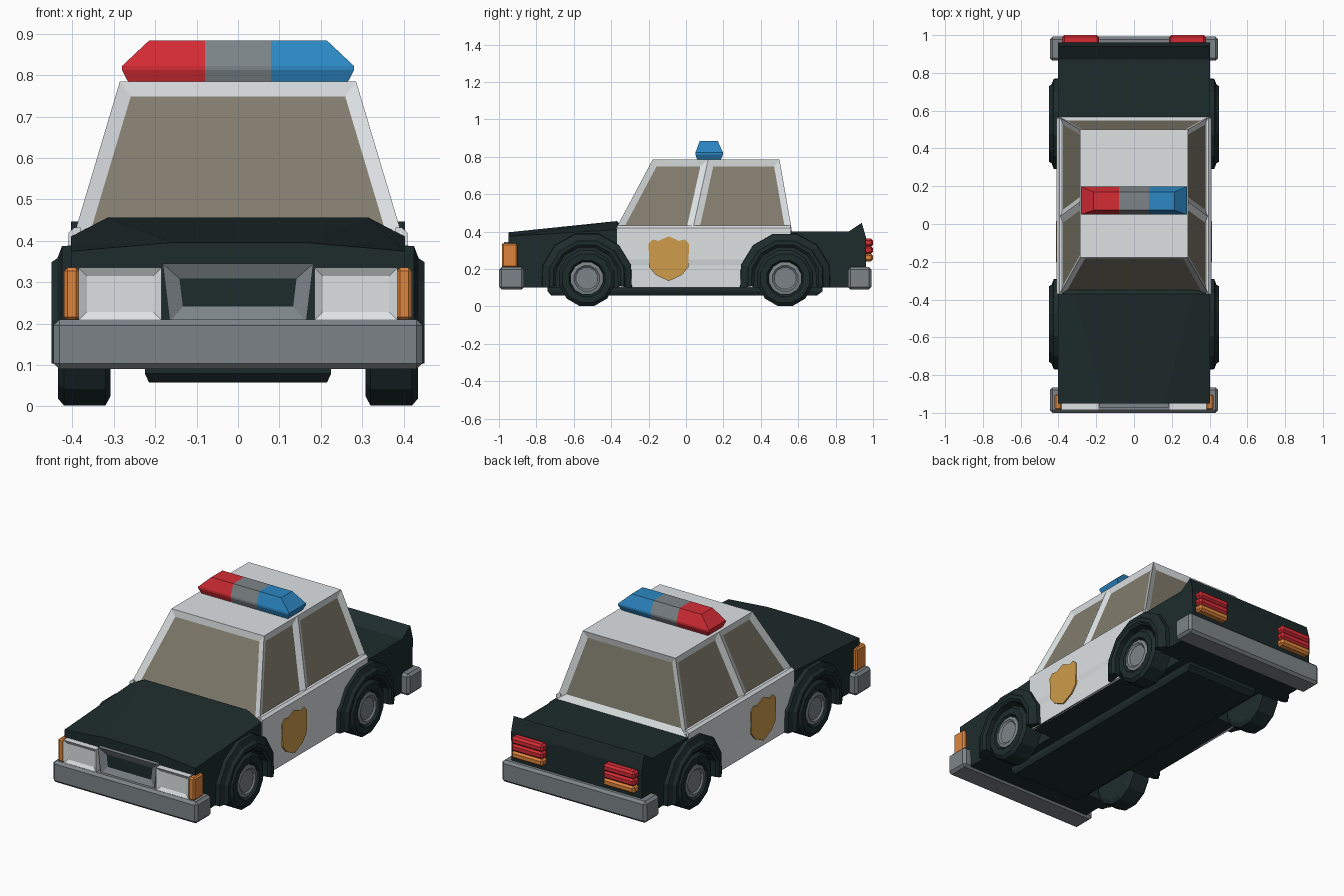
import bpy, bmesh
from math import sin, cos, radians, pi

if "Cube" in bpy.data.objects:
    bpy.data.objects.remove(bpy.data.objects["Cube"])


def material(name, r, g, b):
    m = bpy.data.materials.new(name)
    m.diffuse_color = (*[(c / 255) ** 2.2 for c in (r, g, b)], 1)
    m.use_nodes = True
    m.node_tree.nodes["Principled BSDF"].inputs["Base Color"].default_value = m.diffuse_color
    return m


BLACK = material("dark paint", 35, 47, 48)
WHITE = material("white paint", 220, 225, 227)
GLASS = material("window glass", 128, 123, 108)
GREY = material("grey trim", 124, 131, 135)
RED = material("red lens", 212, 48, 56)
BLUE = material("blue lens", 48, 134, 195)
ORANGE = material("orange lens", 222, 132, 62)
GOLD = material("gold badge", 205, 155, 76)


def finish(name, bm, mats, mirror=False):
    bmesh.ops.recalc_face_normals(bm, faces=bm.faces)
    me = bpy.data.meshes.new(name)
    bm.to_mesh(me)
    bm.free()
    ob = bpy.data.objects.new(name, me)
    bpy.context.collection.objects.link(ob)
    for m in mats:
        me.materials.append(m)
    if mirror:
        ob.modifiers.new("mirror", 'MIRROR').use_mirror_merge = False
    return ob


def loft(rings, bm=None, bevel=0):
    """Skin a list of equal-length rings of points and cap both ends."""
    bm = bm or bmesh.new()
    vs = [[bm.verts.new(p) for p in ring] for ring in rings]
    n = len(rings[0])
    for a, b in zip(vs, vs[1:]):
        for i in range(n):
            bm.faces.new((a[i], a[(i + 1) % n], b[(i + 1) % n], b[i]))
    bm.faces.new(vs[0][::-1])
    bm.faces.new(vs[-1])
    bmesh.ops.recalc_face_normals(bm, faces=bm.faces)
    if bevel:
        bmesh.ops.bevel(bm, geom=bm.edges[:], offset=bevel, segments=1,
                        affect='EDGES', profile=0.5)
    return bm


def rect(x0, x1, y0, y1, z):
    return [(x0, y0, z), (x1, y0, z), (x1, y1, z), (x0, y1, z)]


def box(x, y, z, bevel=0, bm=None):
    return loft([rect(*x, *y, z[0]), rect(*x, *y, z[1])], bm, bevel)


def lathe(profile, cy, n=12, bm=None):
    """Rings of (radius, x) round a wheel axle."""
    return loft([[(x, cy + r * cos(2 * pi * (i + .5) / n), .15 + r * sin(2 * pi * (i + .5) / n))
                  for i in range(n)] for r, x in profile], bm)


def cut(ob):
    m = ob.modifiers.new("wheel wells", 'BOOLEAN')
    m.operation = 'DIFFERENCE'
    m.solver = 'EXACT'
    m.object = cutter


AXLES = (-.53, .53)

# hidden cutter for the wheel wells
bm = bmesh.new()
for cy in AXLES:
    lathe([(.18, .27), (.18, .6)], cy, 14, bm)
cutter = finish("wheel_well_cutter", bm, [BLACK], True)
cutter.hide_render = True
cutter.hide_viewport = True
cutter.display_type = 'WIRE'

# main body: y, edge height, half width of raised centre, centre height
stations = [(-.95, .375, .16, .396), (-.37, .41, .315, .456), (-.31, .40, .3, .40),
            (.87, .40, .3, .40), (.94, .447, .3, .447), (.962, .37, .3, .37)]
body = finish("body", loft([[(-.4, y, .1), (.4, y, .1), (.403, y, ze), (xc, y, zc),
                             (-xc, y, zc), (-.403, y, ze)]
                            for y, ze, xc, zc in stations]), [BLACK])
cut(body)

# white door skins
door = [(.39, .1), (.402, .1), (.404, .22), (.409, .25), (.409, .42), (.395, .432), (.38, .432)]
cut(finish("door_panel", loft([[(x, y, z) for x, z in door] for y in (-.37, .56)]),
           [WHITE], True))

# cabin: tapered block, side split at the middle pillar, windows inset
bm = loft([rect(-.4, .4, -.383, .567, .40), rect(-.285, .285, -.178, .5, .785)])
bmesh.ops.bisect_plane(bm, geom=bm.verts[:] + bm.edges[:] + bm.faces[:],
                       plane_co=(0, .04, .43), plane_no=(0, .34, -.075))
bm.normal_update()
panes = [f for f in bm.faces if abs(f.normal.z) < .9]
bmesh.ops.inset_individual(bm, faces=panes, thickness=.034, depth=-.014, use_even_offset=True)
for f in panes:
    f.material_index = 1
finish("cabin", bm, [WHITE, GLASS])

# underbody plate
finish("underbody", loft([rect(-.215, .215, -.72, .70, .058), rect(-.225, .225, -.74, .73, .08),
                          rect(-.225, .225, -.74, .73, .105)]), [BLACK])

# wheel arches
bm = bmesh.new()
arch = [(.17, .36), (.17, .438), (.185, .45), (.205, .45), (.215, .436), (.245, .425), (.25, .36)]
for cy in AXLES:
    loft([[(x, cy + r * cos(t), max(.1, .15 + r * sin(t))) for r, x in arch]
          for t in [radians(-13 + 206 * i / 7) for i in range(8)]], bm)
finish("wheel_arch", bm, [BLACK], True)

# tyres and hubs
tyres, hubs = bmesh.new(), bmesh.new()
for cy in AXLES:
    lathe([(.13, .308), (.153, .32), (.153, .42), (.135, .435), (.1, .435), (.09, .42)],
          cy, 12, tyres)
    lathe([(.088, .40), (.088, .428), (.07, .432), (.06, .424)], cy, 12, hubs)
finish("tyre", tyres, [BLACK], True)
finish("wheel_hub", hubs, [GREY], True)

# bumpers
finish("front_bumper", box((-.445, .445), (-1, -.865), (.09, .21), .014), [GREY])
finish("rear_bumper", box((-.445, .445), (.865, .992), (.09, .21), .014), [GREY])

# grille: tapered frame with a sunken dark panel
bm = loft([[(-.165, y, .205), (.165, y, .205), (.182, y, .345), (-.182, y, .345)]
           for y in (-.93, -.972)])
front = [f for f in bm.faces if f.normal.y < -.9]
bmesh.ops.inset_individual(bm, faces=front, thickness=.036, depth=-.018, use_even_offset=True)
for f in front:
    f.material_index = 1
finish("grille", bm, [GREY, BLACK])

# headlights with an inset lens
bm = box((.185, .385), (-.985, -.93), (.208, .335))
front = [f for f in bm.faces if f.normal.y < -.9]
bmesh.ops.inset_individual(bm, faces=front, thickness=.02, depth=-.012, use_even_offset=True)
finish("headlight", bm, [WHITE], True)

# corner markers
finish("corner_marker", box((.383, .42), (-.985, -.9), (.208, .335), .008), [ORANGE], True)

# tail lights: three ribs, the lowest one orange
for name, z0, mat in (("tail_light_top", .32, RED), ("tail_light_middle", .28, RED),
                      ("tail_light_bottom", .24, ORANGE)):
    finish(name, box((.185, .38), (.95, 1), (z0, z0 + .042), .011), [mat], True)

# badge on each front door
half = [(0, .375), (.055, .35), (.085, .358), (.108, .335), (.105, .21), (.07, .168), (0, .135)]
outline = half + [(-y, z) for y, z in half[-2:0:-1]]
finish("door_badge", loft([[(x, y - .092, z) for y, z in outline] for x in (.406, .414)]),
       [GOLD], True)

# roof light bar, coloured by position across the roof
bm = loft([rect(-.265, .265, .06, .185, .783), rect(-.28, .28, .05, .198, .812),
           rect(-.28, .28, .05, .198, .822), rect(-.215, .215, .073, .17, .883)])
for x in (-.08, .08):
    bmesh.ops.bisect_plane(bm, geom=bm.verts[:] + bm.edges[:] + bm.faces[:],
                           plane_co=(x, 0, 0), plane_no=(1, 0, 0))
for f in bm.faces:
    cx = f.calc_center_median().x
    f.material_index = 1 if cx < -.08 else 2 if cx > .08 else 0
finish("light_bar", bm, [GREY, RED, BLUE])
